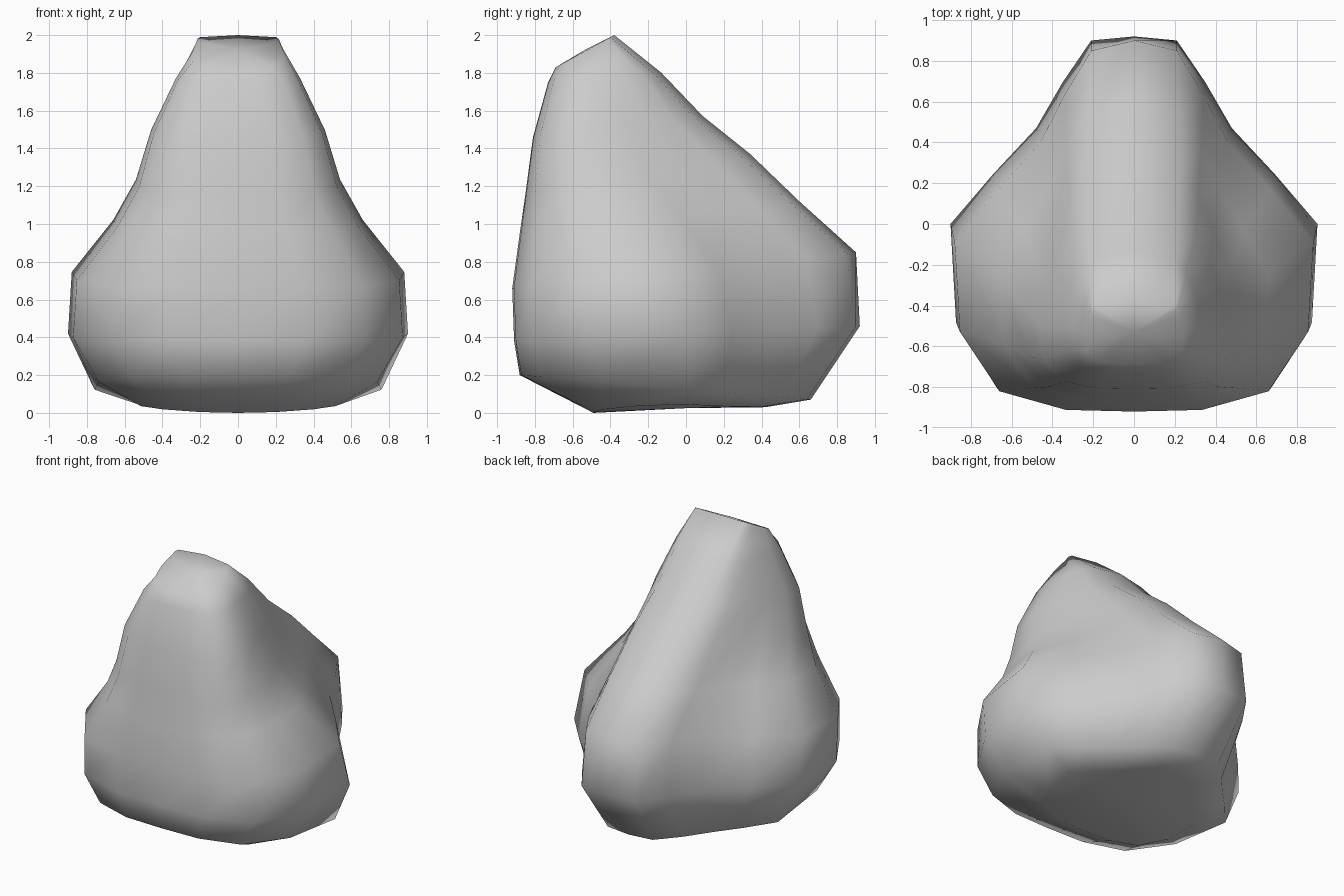
import bpy, bmesh

if "Cube" in bpy.data.objects:
    bpy.data.objects.remove(bpy.data.objects["Cube"])

# Rings from the base up: front y, z / back y, z / widest x, y / groove x, y / bridge half width, drop
RINGS = [
    (-.49, .00, .42, .03, .53, -.02, .32, .22, .15, .02),
    (-.88, .20, .66, .07, .76, .03, .46, .36, .18, .02),
    (-.91, .38, .92, .46, .90, .00, .48, .47, .21, .02),
    (-.92, .66, .90, .85, .88, -.09, .46, .40, .21, .05),
    (-.88, .95, .60, 1.12, .66, -.25, .42, .16, .23, .05),
    (-.85, 1.16, .34, 1.37, .54, -.42, .39, -.03, .23, .05),
    (-.81, 1.46, .09, 1.57, .46, -.50, .37, -.19, .22, .05),
    (-.73, 1.75, -.13, 1.80, .33, -.50, .30, -.32, .20, .04),
    (-.69, 1.83, -.38, 2.00, .24, -.54, .22, -.45, .20, .02),
]


def ring_points(yf, zf, yb, zb, w, ym, gx, gy, b, drop):
    """Right half of a section from front to back, then mirrored."""
    d = ym - yf
    yc = yb - drop
    half = [(0, yf), (.38 * w, yf + .01 * d), (.75 * w, yf + .12 * d),
            (.97 * w, yf + .47 * d), (w, ym), ((w + gx) / 2, (ym + gy) / 2 + .01),
            (gx, gy), ((gx + b) / 2 + .005, (gy + yc) / 2 + .01), (b, yc), (0, yb)]
    loop = half + [(-x, y) for x, y in half[-2:0:-1]]
    return [(x, y, zf + (zb - zf) * (y - yf) / (yb - yf)) for x, y in loop]


# Nose body: lofted rings with closed ends
bm = bmesh.new()
rings = [[bm.verts.new(p) for p in ring_points(*r)] for r in RINGS]
n = len(rings[0])

# Base curves up a little towards the wings
for v in rings[0]:
    v.co.z += .03 * (v.co.x / .53) ** 2

for a, c in zip(rings, rings[1:]):
    for i in range(n):
        j = (i + 1) % n
        bm.faces.new((a[i], a[j], c[j], c[i]))

# Closed underside and sloped top
for ring, centre in ((rings[0], (0, 0, .025)), (rings[-1], (0, -.53, 1.925))):
    v = bm.verts.new(centre)
    for i in range(n):
        bm.faces.new((ring[i], ring[(i + 1) % n], v))
bmesh.ops.recalc_face_normals(bm, faces=bm.faces)
for f in bm.faces:
    f.smooth = True

mesh = bpy.data.meshes.new("nose")
bm.to_mesh(mesh)
bm.free()
bpy.context.collection.objects.link(bpy.data.objects.new("nose", mesh))
